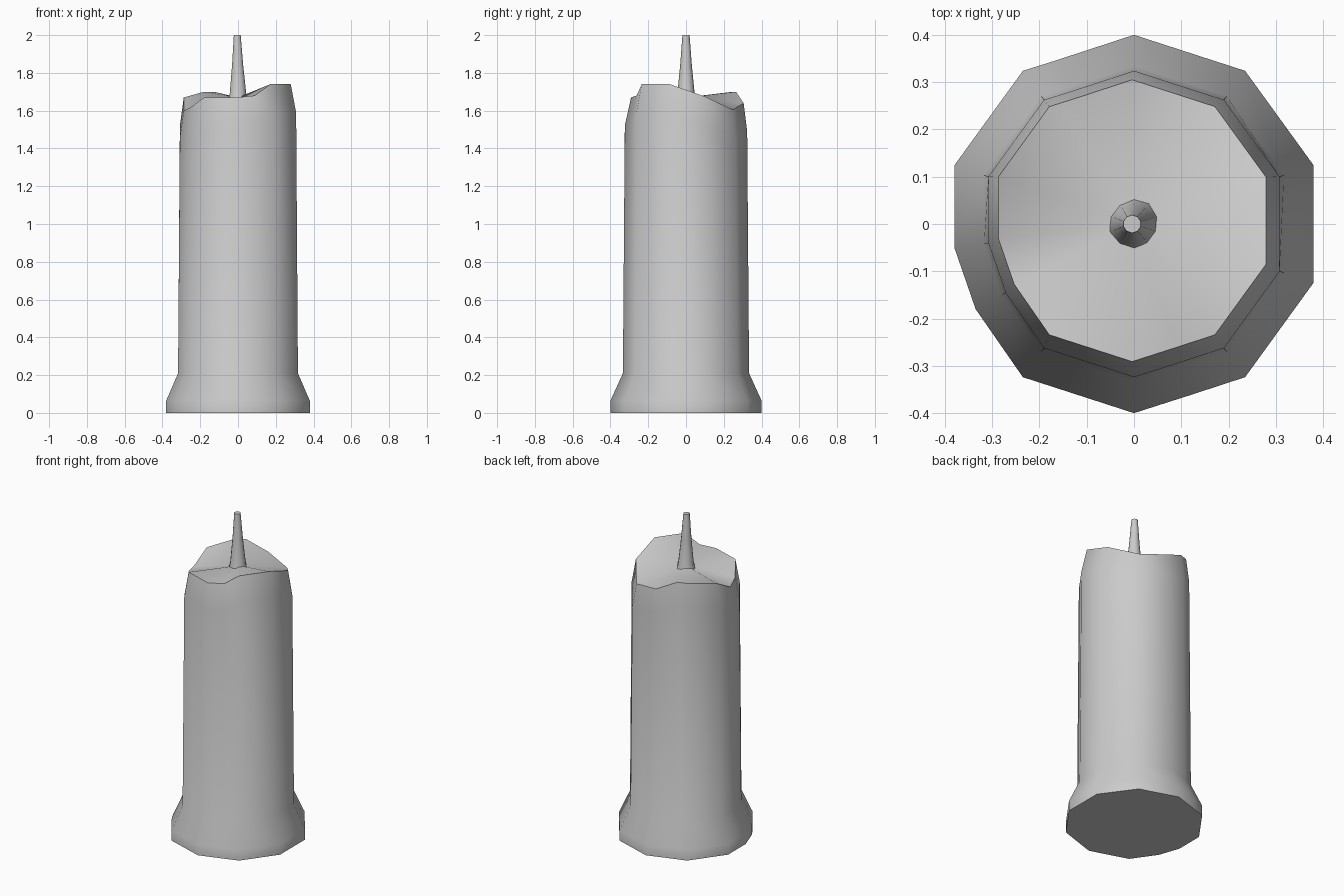
import bpy, bmesh, math

if "Cube" in bpy.data.objects:
    bpy.data.objects.remove(bpy.data.objects["Cube"])

def finish(bm, name):
    bmesh.ops.recalc_face_normals(bm, faces=bm.faces)
    mesh = bpy.data.meshes.new(name)
    bm.to_mesh(mesh)
    bm.free()
    ob = bpy.data.objects.new(name, mesh)
    bpy.context.collection.objects.link(ob)
    bpy.ops.object.select_all(action='DESELECT')
    ob.select_set(True)
    bpy.context.view_layer.objects.active = ob
    bpy.ops.object.shade_smooth_by_angle(angle=math.radians(50))
    return ob

def loft(bm, rings):
    loops = [[bm.verts.new(p) for p in ring] for ring in rings]
    n = len(loops[0])
    for a, b in zip(loops, loops[1:]):
        for i in range(n):
            j = (i + 1) % n
            bm.faces.new((a[i], a[j], b[j], b[i]))
    return loops

# Candle outline: ten sides with one chipped corner, plus the melted rim height
outline = [(0, .4, 1.64), (.235, .324, 1.605), (.38, .124, 1.675),
           (.38, -.124, 1.74), (.235, -.324, 1.74), (.125, -.36, 1.68),
           (0, -.4, 1.67), (-.235, -.324, 1.67), (-.335, -.18, 1.615),
           (-.38, -.05, 1.60), (-.38, .124, 1.67), (-.235, .324, 1.70),
           (-.165, .346, 1.70)]

def section(scale, z, ox=0, oy=0):
    return [(x * scale + ox, y * scale + oy, z(h)) for x, y, h in outline]

# Candle body with flared foot and uneven top
bm = bmesh.new()
loops = loft(bm, [section(1, lambda h: 0),
                  section(1, lambda h: .065),
                  section(.835, lambda h: .21),
                  section(.81, lambda h: h - .15),
                  section(.745, lambda h: h, -.004, .007)])
bm.faces.new(loops[0])
centre = bm.verts.new((0, 0, 1.67))
rim = loops[-1]
for i in range(len(rim)):
    bm.faces.new((rim[i], rim[(i + 1) % len(rim)], centre))
finish(bm, "candle_body")

# Tapered wick
bm = bmesh.new()
rings = []
for r, z, ox in ((.054, 1.655, 0), (.046, 1.69, 0), (.031, 1.84, -.002), (.019, 2, -.004)):
    rings.append([(ox + r * math.sin(math.tau * i / 10),
                   r * math.cos(math.tau * i / 10), z) for i in range(10)])
loops = loft(bm, rings)
bm.faces.new(loops[0])
bm.faces.new(loops[-1])
finish(bm, "wick")
